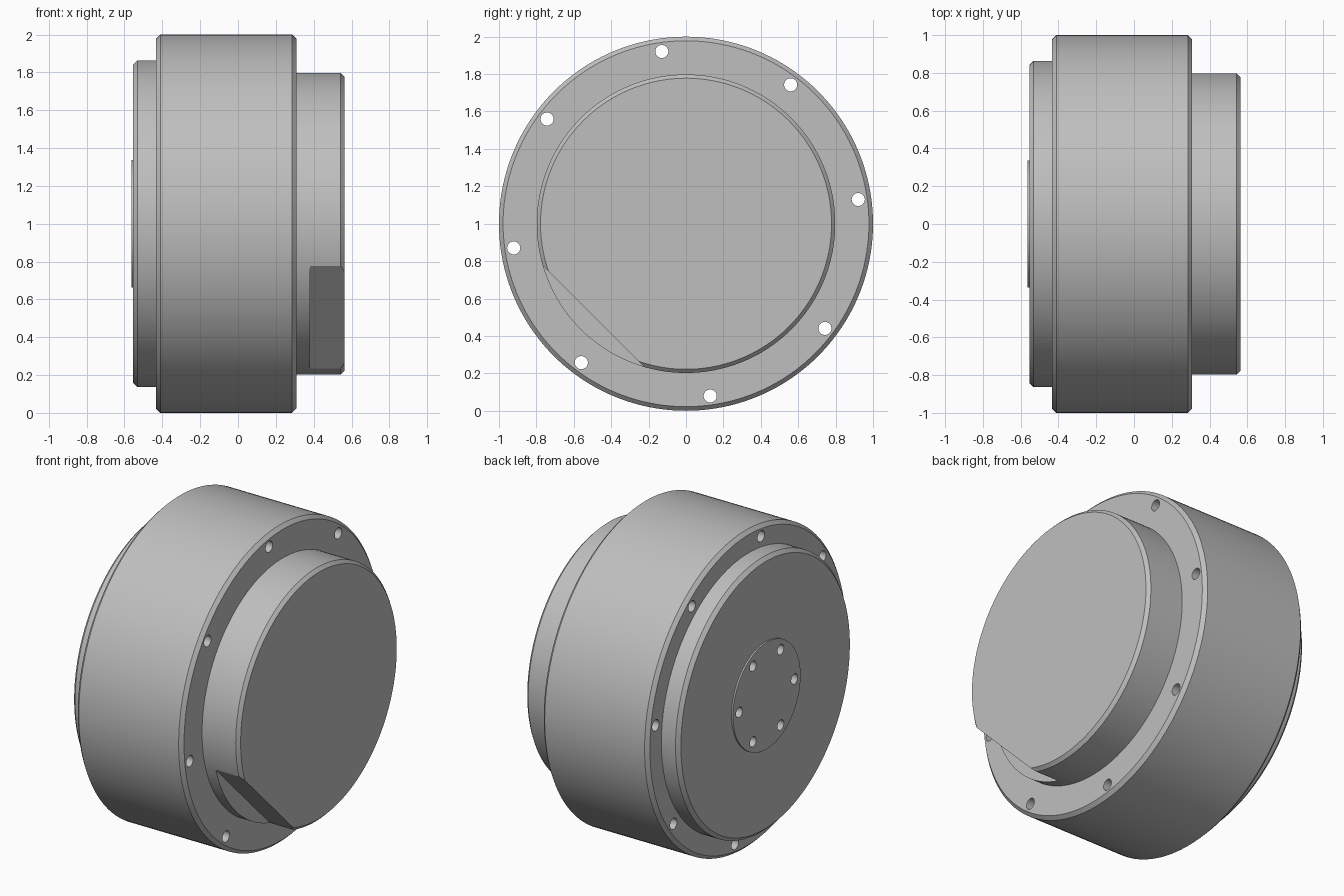
import bpy, bmesh, math
from mathutils import Matrix, Vector

if "Cube" in bpy.data.objects:
    bpy.data.objects.remove(bpy.data.objects["Cube"])

SEG = 160
AXIS_Z = 1.0

grey = bpy.data.materials.new("plain grey")
grey.diffuse_color = (0.52, 0.52, 0.52, 1)
grey.use_nodes = True
grey.node_tree.nodes["Principled BSDF"].inputs["Base Color"].default_value = grey.diffuse_color


def make_object(name, bm):
    bmesh.ops.recalc_face_normals(bm, faces=bm.faces)
    mesh = bpy.data.meshes.new(name)
    bm.to_mesh(mesh)
    bm.free()
    mesh.materials.append(grey)
    obj = bpy.data.objects.new(name, mesh)
    bpy.context.collection.objects.link(obj)
    return obj


def lathe(bm, profile):
    """Closed solid turned around the x axis from (x, radius) points."""
    rings = []
    for x, r in profile:
        rings.append([bm.verts.new((x, r * math.cos(2 * math.pi * i / SEG),
                                    AXIS_Z + r * math.sin(2 * math.pi * i / SEG)))
                      for i in range(SEG)])
    for a, b in zip(rings, rings[1:]):
        for i in range(SEG):
            j = (i + 1) % SEG
            bm.faces.new((a[i], a[j], b[j], b[i]))
    bm.faces.new(rings[0])
    bm.faces.new(rings[-1])


def hole_circle(bm, count, start, ring_r, hole_r, x0, x1):
    """Cylinders along x, evenly spaced on a circle."""
    for k in range(count):
        a = math.radians(start + 360 * k / count)
        pos = Vector(((x0 + x1) / 2, ring_r * math.cos(a), AXIS_Z + ring_r * math.sin(a)))
        bmesh.ops.create_cone(bm, cap_ends=True, segments=32, radius1=hole_r, radius2=hole_r,
                              depth=x1 - x0,
                              matrix=Matrix.Translation(pos) @ Matrix.Rotation(math.pi / 2, 4, 'Y'))


# turned housing: hub plate, front flange, main drum, rear boss
C = 0.022
bm = bmesh.new()
lathe(bm, [(-0.564, 0.337), (-0.554, 0.337),
           (-0.554, 0.864 - C), (-0.554 + C, 0.864), (-0.433, 0.864),
           (-0.433, 1 - C), (-0.433 + C, 1.0), (0.308 - C, 1.0), (0.308, 1 - C),
           (0.308, 0.798), (0.563 - 0.02, 0.798), (0.563, 0.778)])
housing = make_object("drum_housing", bm)

# cutters: through holes in the rim, blind holes in the hub, flat on the boss
bm = bmesh.new()
hole_circle(bm, 8, 8, 0.93, 0.035, -0.6, 0.36)
hole_circle(bm, 6, 0, 0.275, 0.032, -0.7, -0.45)
flat = (Matrix.Translation((0, 0, AXIS_Z)) @ Matrix.Rotation(math.radians(225), 4, 'X')
        @ Matrix.Translation((0.381 + 0.2, 0.70 + 0.25, 0))
        @ Matrix.Diagonal((0.4, 0.5, 2.0, 1)))
bmesh.ops.create_cube(bm, size=1, matrix=flat)
cutter = make_object("hole_cutter", bm)
cutter.hide_render = True

mod = housing.modifiers.new("holes", 'BOOLEAN')
mod.operation = 'DIFFERENCE'
mod.solver = 'EXACT'
mod.object = cutter

# apply the cut, drop the cutter, shade smooth with sharp edges
bpy.context.view_layer.update()
evaluated = housing.evaluated_get(bpy.context.evaluated_depsgraph_get())
cut_mesh = bpy.data.meshes.new_from_object(evaluated)
housing.modifiers.clear()
housing.data = cut_mesh
bpy.data.objects.remove(cutter)

bpy.context.view_layer.objects.active = housing
housing.select_set(True)
bpy.ops.object.shade_smooth_by_angle(angle=math.radians(25))
